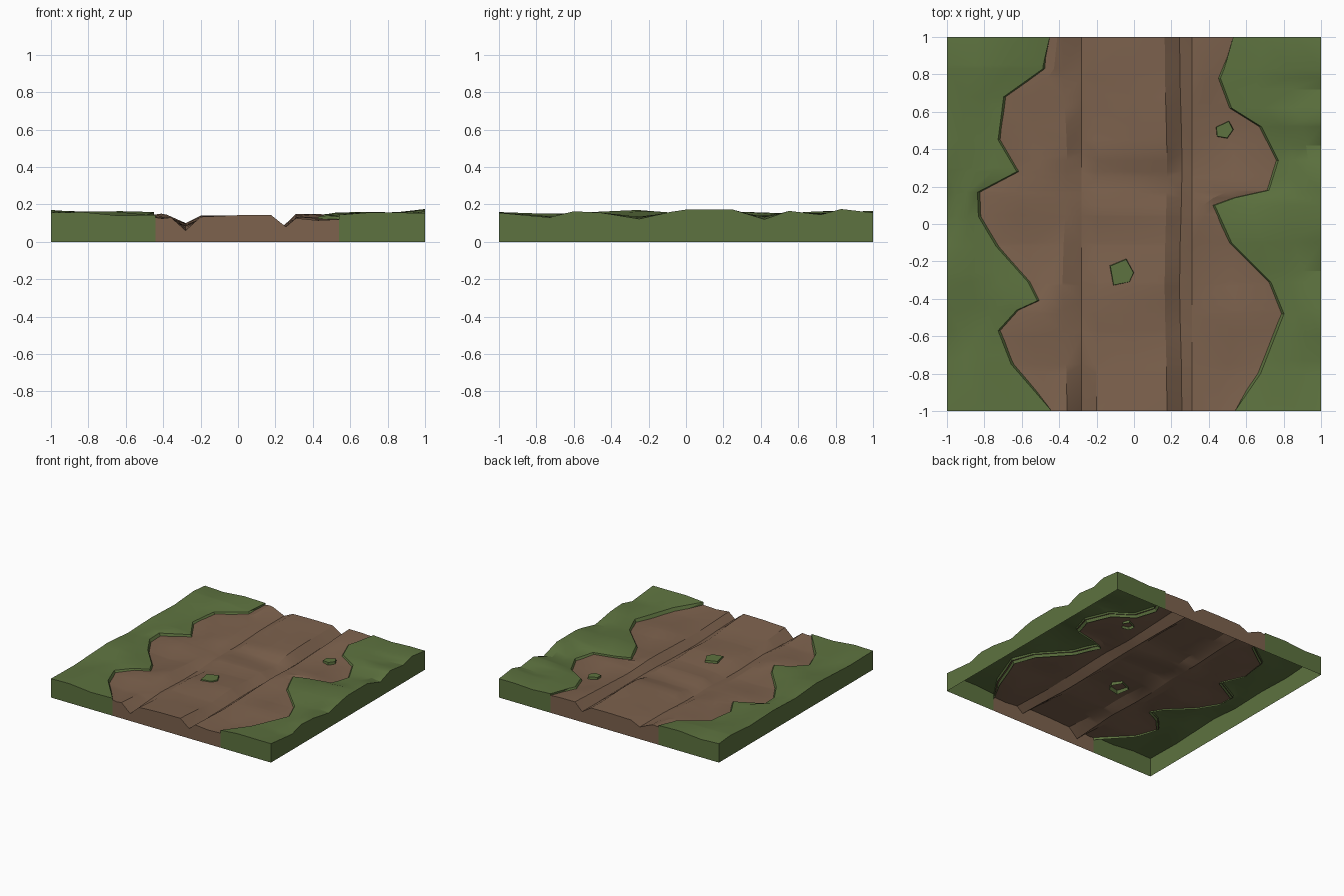
import bpy, bmesh, math

if "Cube" in bpy.data.objects:
    bpy.data.objects.remove(bpy.data.objects["Cube"])


def material(name, col):
    m = bpy.data.materials.new(name)
    m.diffuse_color = (*col, 1)
    m.use_nodes = True
    m.node_tree.nodes["Principled BSDF"].inputs["Base Color"].default_value = m.diffuse_color
    return m


BROWN = material("dirt_brown", (0.205, 0.122, 0.075))
GREEN = material("grass_green", (0.11, 0.17, 0.05))


def lerp(table, t):
    for (a, za), (b, zb) in zip(table, table[1:]):
        if t <= b:
            return za + (zb - za) * (t - a) / (b - a)
    return table[-1][1]


# Ragged grass borders as (y, x)
LEFT = [(-1, -.44), (-.75, -.635), (-.57, -.705), (-.46, -.605), (-.41, -.495), (-.31, -.545),
        (-.12, -.715), (.04, -.81), (.17, -.815), (.28, -.605), (.45, -.705), (.68, -.675),
        (.83, -.465), (1, -.45)]
RIGHT = [(-1, .54), (-.8, .655), (-.48, .78), (-.31, .71), (-.10, .50), (.10, .41),
         (.14, .52), (.18, .70), (.34, .75), (.52, .66), (.62, .50), (.78, .44), (1, .53)]

# Heights along y
CROWN = [(-1, .142), (-.6, .115), (-.33, .125), (-.1, .11), (.05, .122), (.25, .107), (.38, .132), (.62, .138), (1, .14)]
RUT_L = [(-1, .06), (-.6, .085), (-.2, .07), (.1, .09), (.4, .085), (.7, .1), (1, .1)]
RUT_R = [(-1, .08), (-.5, .07), (0, .08), (.4, .078), (1, .086)]
SIDE_L = [(-1, .13), (-.7, .11), (-.4, .122), (-.1, .106), (.2, .105), (.5, .13), (.8, .125), (1, .145)]
SIDE_R = [(-1, .12), (-.6, .105), (-.3, .115), (0, .126), (.3, .112), (.6, .125), (1, .143)]
OUT_L = [(-1, .155), (-.7, .15), (-.26, .17), (0, .15), (.3, .16), (.6, .15), (.85, .168), (1, .155)]
OUT_R = [(-1, .155), (-.73, .13), (-.6, .163), (-.45, .155), (-.25, .122), (-.08, .16), (0, .172),
         (.25, .172), (.42, .12), (.55, .165), (.72, .145), (.83, .175), (1, .155)]


def dirt_profile(y):
    """Cross-section of the track: shoulder, rut, crown, rut, shoulder."""
    c, l, r = lerp(CROWN, y), lerp(SIDE_L, y), lerp(SIDE_R, y)
    wob = .012 * math.sin(5 * y)
    tuck = 0 if abs(y) == 1 else .02
    xl, xr = lerp(LEFT, y) - tuck, lerp(RIGHT, y) + tuck
    dip = .013 * math.sin(9 * y)
    return [(xl, l), ((xl - .37) / 2, l + dip), (-.37 + wob, l), (-.28, lerp(RUT_L, y)),
            (-.20, c - .006 + dip / 2), (0, c), (.17 + wob / 2, c - dip / 3),
            (.25 + wob / 2, lerp(RUT_R, y)), (.31, r + .006), ((xr + .31) / 2, r + dip), (xr, r)]


def make(name, rows, mat, skirts, flip=False):
    """Skin rows of points; hang skirts down to z = 0 from chosen sides."""
    bm = bmesh.new()
    g = [[bm.verts.new(p) for p in row] for row in rows]
    for a, b in zip(g, g[1:]):
        for i in range(len(a) - 1):
            q = [a[i], a[i + 1], b[i + 1], b[i]]
            bm.faces.new(q[::-1] if flip else q)
    bmesh.ops.triangulate(bm, faces=bm.faces[:])
    sides = {"front": g[0], "back": g[-1], "outer": [r[-1] for r in g]}
    for s in skirts:
        top = sides[s]
        if s != "outer" and "outer" in skirts:
            top = top[1:]  # leave out the buried lip
        low = [bm.verts.new((v.co.x, v.co.y, 0)) for v in top]
        rev = (s == "back") != flip
        for i in range(len(top) - 1):
            q = [low[i], low[i + 1], top[i + 1], top[i]]
            bm.faces.new(q[::-1] if rev else q)
    return finish(name, bm, mat)


def finish(name, bm, mat):
    me = bpy.data.meshes.new(name)
    bm.to_mesh(me)
    bm.free()
    me.materials.append(mat)
    ob = bpy.data.objects.new(name, me)
    bpy.context.collection.objects.link(ob)
    bpy.ops.object.select_all(action='DESELECT')
    ob.select_set(True)
    bpy.context.view_layer.objects.active = ob
    bpy.ops.object.shade_smooth_by_angle(angle=math.radians(20))
    return ob


# Dirt track with two wheel ruts
ys = sorted({y for t in (LEFT, RIGHT, CROWN) for y, _ in t})
make("dirt_track", [[(x, y, z) for x, z in dirt_profile(y)] for y in ys], BROWN, ["front", "back"])


# Grass banks: lip dipping into the dirt, then rolling turf to the tile edge
def bank(name, s, edge, side, outer):
    rows = []
    for y in sorted({y for t in (edge, outer) for y, _ in t}):
        x, d, o = lerp(edge, y), lerp(side, y), lerp(outer, y)
        lip = 0 if abs(y) == 1 else .022
        top = max(d + .014, .126 + .018 * y * y)
        row = [(x - s * lip * .2, y, d - .02), (x + s * lip, y, top)]
        for t in (.35, .7):
            bump = .01 * math.sin(8 * y + 5 * t + s)
            row.append((x + s * lip + (s - x - s * lip) * t, y, top + (o - top) * t + bump))
        rows.append(row + [(s, y, o)])
    make(name, rows, GREEN, ["front", "back", "outer"], s < 0)


bank("grass_left", -1, LEFT, SIDE_L, OUT_L)
bank("grass_right", 1, RIGHT, SIDE_R, OUT_R)


# Small grass tufts on the track
def tuft(name, pts, z):
    bm = bmesh.new()
    cx, cy = (sum(p[k] for p in pts) / len(pts) for k in (0, 1))
    low = [bm.verts.new((x, y, z - .04)) for x, y in pts]
    top = [bm.verts.new((cx + (x - cx) * .88, cy + (y - cy) * .88, z)) for x, y in pts]
    n = len(pts)
    for i in range(n):
        j = (i + 1) % n
        bm.faces.new([low[i], low[j], top[j], top[i]])
    bm.faces.new(top)
    finish(name, bm, GREEN)


tuft("tuft_middle", [(-.115, -.335), (-.02, -.315), (.005, -.26), (-.04, -.18), (-.135, -.22)], .13)
tuft("tuft_right", [(.44, .465), (.50, .455), (.535, .505), (.51, .555), (.435, .52)], .13)
